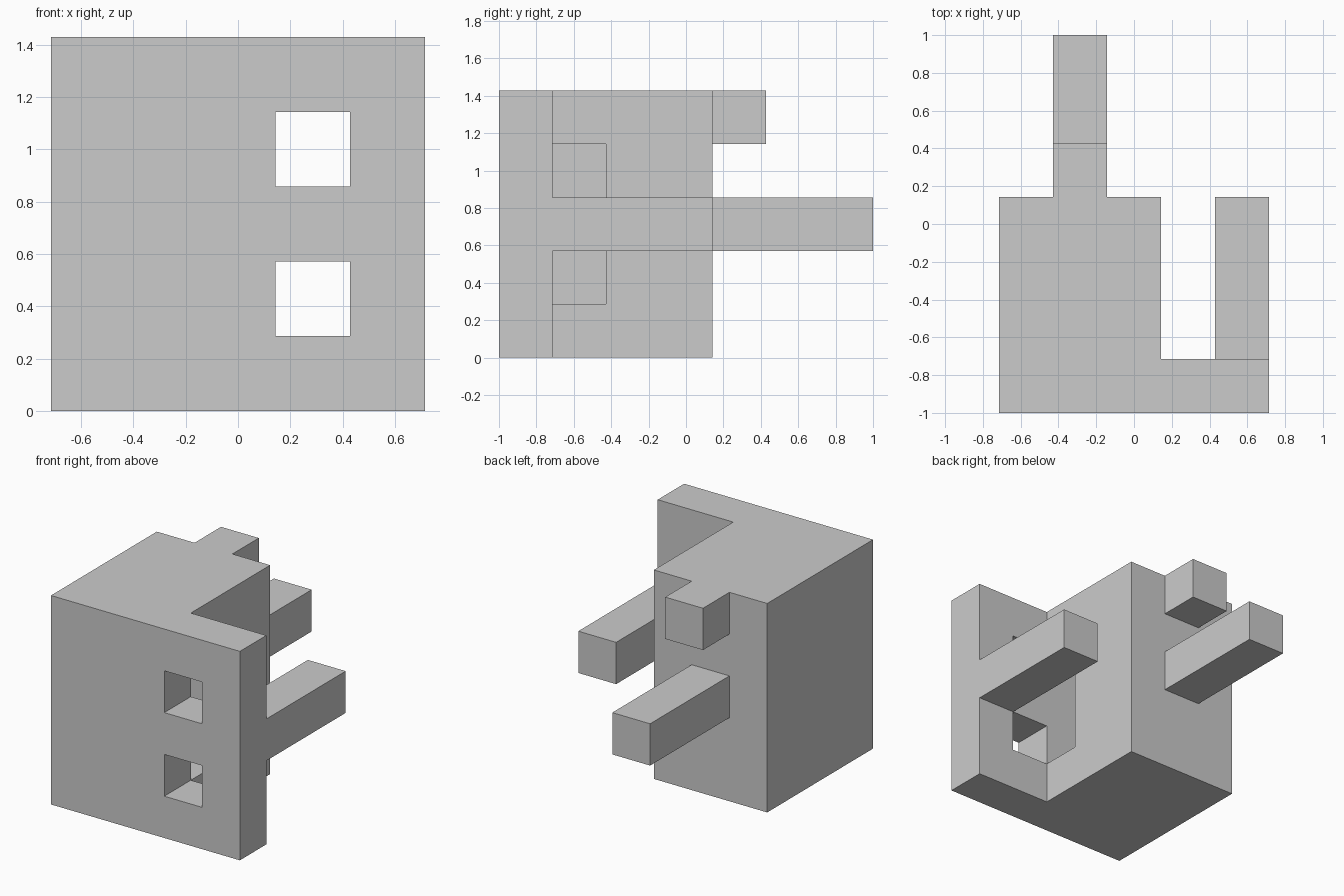
import bpy, bmesh, math
from itertools import product
from mathutils import Vector

if "Cube" in bpy.data.objects:
    bpy.data.objects.remove(bpy.data.objects["Cube"])

U = 2 / 7  # one grid unit of the puzzle piece


def block(x, y, z):
    """Grid cells inside half-open unit ranges."""
    return set(product(range(*x), range(*y), range(*z)))


cells = block((0, 5), (0, 1), (0, 5))       # front plate
cells |= block((0, 3), (1, 4), (0, 5))      # main body
cells |= block((4, 5), (1, 4), (2, 3))      # right prong
cells |= block((1, 2), (4, 7), (2, 3))      # long rear prong
cells |= block((1, 2), (4, 5), (4, 5))      # short upper tab
for z in (1, 3):                            # square windows in the plate
    cells -= block((3, 4), (0, 1), (z, z + 1))
cells -= block((2, 3), (1, 2), (1, 4))      # upright slot in the body side

# Skin: one square wherever a filled cell meets empty space
bm = bmesh.new()
for c in cells:
    for axis, side in product(range(3), (0, 1)):
        near = list(c)
        near[axis] += 2 * side - 1
        if tuple(near) in cells:
            continue
        a, b = (axis + 1) % 3, (axis + 2) % 3
        corners = []
        for i, j in ((0, 0), (1, 0), (1, 1), (0, 1)):
            p = Vector(c)
            p[axis] += side
            p[a] += i
            p[b] += j
            corners.append(bm.verts.new((p - Vector((2.5, 3.5, 0))) * U))
        bm.faces.new(corners if side else corners[::-1])

# Weld the squares and merge the flat regions
bmesh.ops.remove_doubles(bm, verts=bm.verts, dist=1e-4)
bmesh.ops.dissolve_limit(bm, angle_limit=math.radians(1),
                         verts=bm.verts, edges=bm.edges)

mesh = bpy.data.meshes.new("puzzle_piece")
bm.to_mesh(mesh)
bm.free()
bpy.context.collection.objects.link(bpy.data.objects.new("puzzle_piece", mesh))
